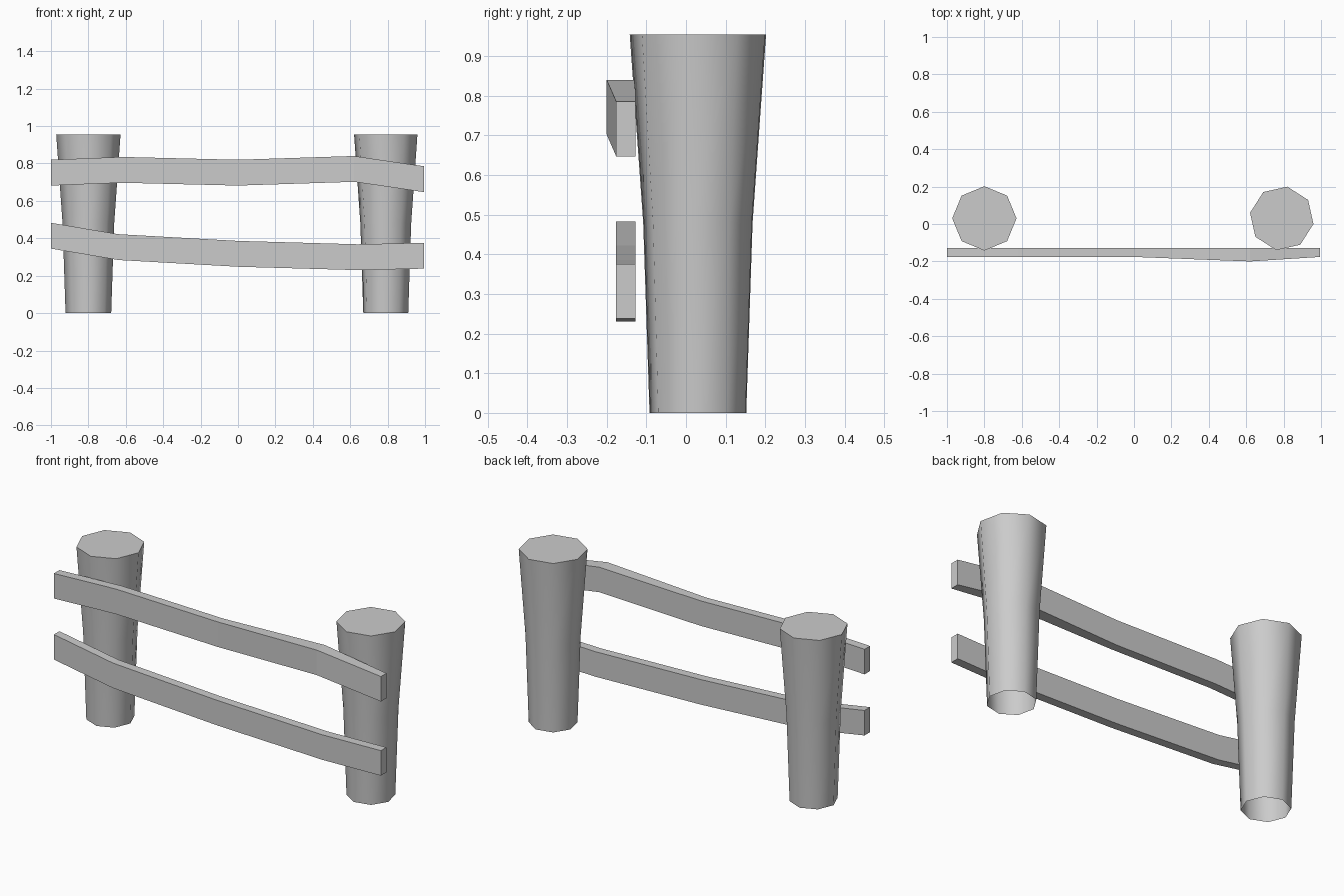
import bpy, bmesh, math
from mathutils import Vector

if "Cube" in bpy.data.objects:
    bpy.data.objects.remove(bpy.data.objects["Cube"], do_unlink=True)

grey = bpy.data.materials.new("plain grey")
grey.use_nodes = True
colour = (0.6, 0.6, 0.6, 1)
grey.diffuse_color = colour
grey.node_tree.nodes["Principled BSDF"].inputs["Base Color"].default_value = colour


def finish(name, bm):
    bmesh.ops.recalc_face_normals(bm, faces=bm.faces)
    mesh = bpy.data.meshes.new(name)
    bm.to_mesh(mesh)
    bm.free()
    mesh.materials.append(grey)
    obj = bpy.data.objects.new(name, mesh)
    bpy.context.collection.objects.link(obj)
    return obj


def loft(bm, rings):
    """Join successive rings of points with quads; return the vertex rings."""
    rings = [[bm.verts.new(p) for p in ring] for ring in rings]
    for a, b in zip(rings, rings[1:]):
        n = len(a)
        for i in range(n):
            j = (i + 1) % n
            bm.faces.new((a[i], a[j], b[j], b[i]))
    return rings


def post(name, x, y, turn):
    """Eight-sided post flaring to the top, open underneath."""
    bm = bmesh.new()
    angles = [math.radians(45 * i + turn) for i in range(8)]
    rings = loft(bm, [[(x + r * math.cos(a), y + r * math.sin(a), z) for a in angles]
                      for z, r in ((0, 0.122), (0.48, 0.138), (0.955, 0.172))])
    bm.faces.new(rings[-1])
    obj = finish(name, bm)
    # Round sides, crisp rim
    bpy.ops.object.select_all(action="DESELECT")
    obj.select_set(True)
    bpy.context.view_layer.objects.active = obj
    bpy.ops.object.shade_smooth_by_angle(angle=math.radians(55))


def rail(name, path, height=0.138, back=-0.128):
    """Crooked plank; each path point is x, front y, top z."""
    bm = bmesh.new()
    rings = loft(bm, [[(x, front, z), (x, back, z), (x, back, z - height), (x, front, z - height)]
                      for x, front, z in path])
    bm.faces.new(rings[0])
    bm.faces.new(rings[-1])
    finish(name, bm)


post("right_post", -0.8, 0.03, 0)
post("left_post", 0.79, 0.03, -10)

rail("upper_rail", [(-1, -0.176, 0.82), (-0.62, -0.176, 0.835), (0, -0.176, 0.82),
                    (0.62, -0.2, 0.84), (0.995, -0.176, 0.785)])
rail("lower_rail", [(-1, -0.176, 0.483), (-0.64, -0.176, 0.422), (0, -0.176, 0.386),
                    (0.64, -0.176, 0.368), (0.995, -0.176, 0.376)])
